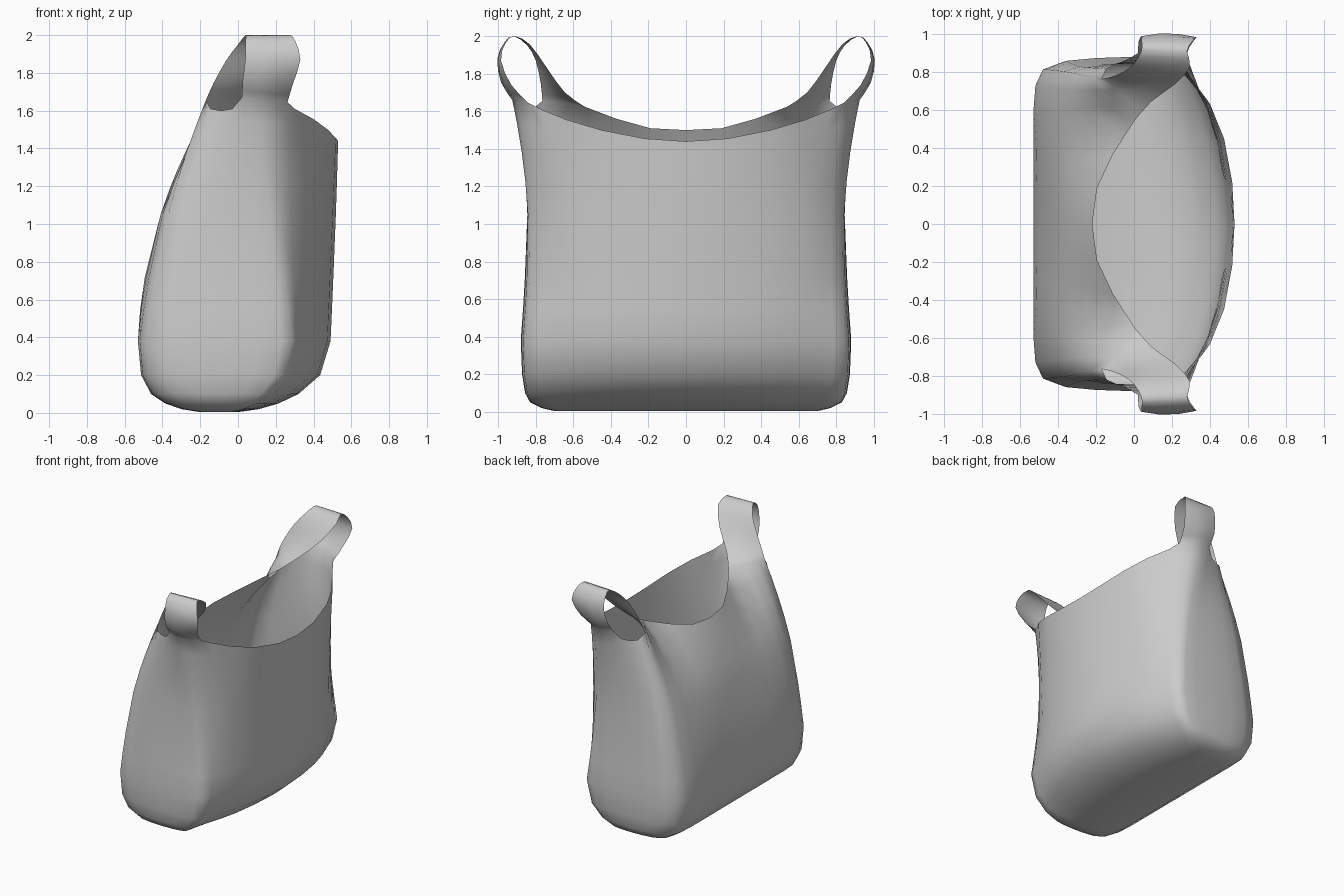
import bpy, bmesh
from mathutils import Vector

if "Cube" in bpy.data.objects:
    bpy.data.objects.remove(bpy.data.objects["Cube"])

# Half outline of the bag (+y side), running from front-panel centre round to back-panel centre
LOWER = [(.49, 0), (.473, .22), (.437, .43), (.39, .59), (.343, .71), (.315, .785), (.29, .85),
         (.23, .868), (.12, .877), (-.05, .88), (-.2, .875), (-.36, .86), (-.48, .815),
         (-.52, .73), (-.53, .6), (-.53, .45), (-.53, .3), (-.53, .15), (-.53, 0)]   # z = .38
MIDDLE = [(.518, 0), (.502, .2), (.45, .45), (.385, .62), (.33, .71), (.28, .77), (.22, .83),
          (.17, .842), (.08, .845), (-.05, .845), (-.17, .842), (-.28, .83), (-.37, .805),
          (-.4, .71), (-.41, .6), (-.41, .45), (-.41, .3), (-.41, .15), (-.41, 0)]   # z = 1.05
TOP = [(.53, 0, 1.44), (.518, .22, 1.455), (.475, .45, 1.5), (.4, .635, 1.555), (.3, .77, 1.61),
       (.262, .84, 1.645), (.19, .9, 1.65), (.1, .925, 1.66), (.02, .9, 1.67),
       (-.03, .87, 1.61), (-.09, .845, 1.6), (-.145, .82, 1.61), (-.17, .765, 1.655),
       (-.13, .7, 1.65), (-.07, .63, 1.645), (0, .54, 1.625), (-.11, .37, 1.56),
       (-.195, .19, 1.51), (-.22, 0, 1.5)]

# Rounded base: z, min x, max x, half depth in y
BASE = [(.004, -.2, 0, .7), (.02, -.3, .11, .77), (.05, -.385, .215, .83),
        (.1, -.46, .32, .857), (.2, -.513, .435, .873)]

# Edges of the handle strap, from the outer side over the top to the inside
STRAP_FRONT = [(.29, .93, 1.74), (.33, .985, 1.87), (.305, .96, 1.965), (.28, .91, 2.0),
               (.295, .83, 1.955), (.22, .74, 1.83), (.09, .645, 1.7)]
STRAP_BACK = [(.025, .965, 1.76), (.04, .99, 1.88), (.04, .965, 1.97), (.04, .915, 2.0),
              (0, .845, 1.95), (-.06, .8, 1.87), (-.13, .773, 1.745)]


def through(z, zs, vs):
    """Quadratic through three (z, value) pairs, flattened halfway to a line low down."""
    (a, b, c), (p, q, r) = zs, vs
    quad = (p * (z - b) * (z - c) / ((a - b) * (a - c))
            + q * (z - a) * (z - c) / ((b - a) * (b - c))
            + r * (z - a) * (z - b) / ((c - a) * (c - b)))
    return quad if z > b else (quad + p + (q - p) * (z - a) / (b - a)) / 2


def refine(start, pts, end):
    """Path with a spline midpoint in every span; end points left out."""
    p = [Vector(v) for v in [start, *pts, end]]
    out = []
    for i in range(len(p) - 1):
        a, d = p[max(i - 1, 0)], p[min(i + 2, len(p) - 1)]
        out += [(p[i] + p[i + 1]) * .5625 - (a + d) * .0625, p[i + 1]]
    return out[:-1]


def bridge(bm, a, b):
    for i in range(len(a) - 1):
        bm.faces.new((a[i], a[i + 1], b[i + 1], b[i]))


bm = bmesh.new()
rows = []

# Base rings
for z, x0, x1, y in BASE:
    rows.append([bm.verts.new((x0 + (p[0] + .53) / 1.02 * (x1 - x0), p[1] / .88 * y, z))
                 for p in LOWER])

# Walls up to the rim
for f in (0, .25, .5, 1.0, 1.3, 1.55, 1.8, 2.0):
    row = []
    for lo, mi, to in zip(LOWER, MIDDLE, TOP):
        z = .38 + f * .67 if f <= 1 else 1.05 + (f - 1) * (to[2] - 1.05)
        zs = (.38, 1.05, to[2])
        row.append(bm.verts.new((through(z, zs, (lo[0], mi[0], to[0])),
                                 through(z, zs, (lo[1], mi[1], to[1])), z)))
    rows.append(row)
for a, b in zip(rows, rows[1:]):
    bridge(bm, a, b)
bm.faces.new(rows[0])

# Handle strap joining the side panel to the back panel
outer = rows[-1][5:9]
inner = rows[-1][12:16][::-1]
front_edge = refine(TOP[5], STRAP_FRONT, TOP[15])
back_edge = refine(TOP[8], STRAP_BACK, TOP[12])
strap = [outer]


def deviation(row, k):
    return row[k].co - row[0].co.lerp(row[3].co, k / 3)


for i, (f, b) in enumerate(zip(front_edge, back_edge)):
    t = (i + 1) / (len(front_edge) + 1)
    w_out, w_in = max(0, 1 - 2.5 * t), max(0, 2.5 * t - 1.5)
    strap.append([bm.verts.new(f.lerp(b, k / 3) + deviation(outer, k) * w_out
                               + deviation(inner, k) * w_in) for k in range(4)])
strap.append(inner)
for a, b in zip(strap, strap[1:]):
    bridge(bm, a, b)

# Mirror to the other side and finish as one smooth sheet
geom = bm.verts[:] + bm.edges[:] + bm.faces[:]
bmesh.ops.mirror(bm, geom=geom, axis='Y', merge_dist=.0005)
bmesh.ops.remove_doubles(bm, verts=bm.verts[:], dist=.0005)
bmesh.ops.recalc_face_normals(bm, faces=bm.faces[:])
for face in bm.faces:
    face.smooth = True
mesh = bpy.data.meshes.new("bag")
bm.to_mesh(mesh)
bm.free()
bag = bpy.data.objects.new("bag", mesh)
bpy.context.collection.objects.link(bag)
